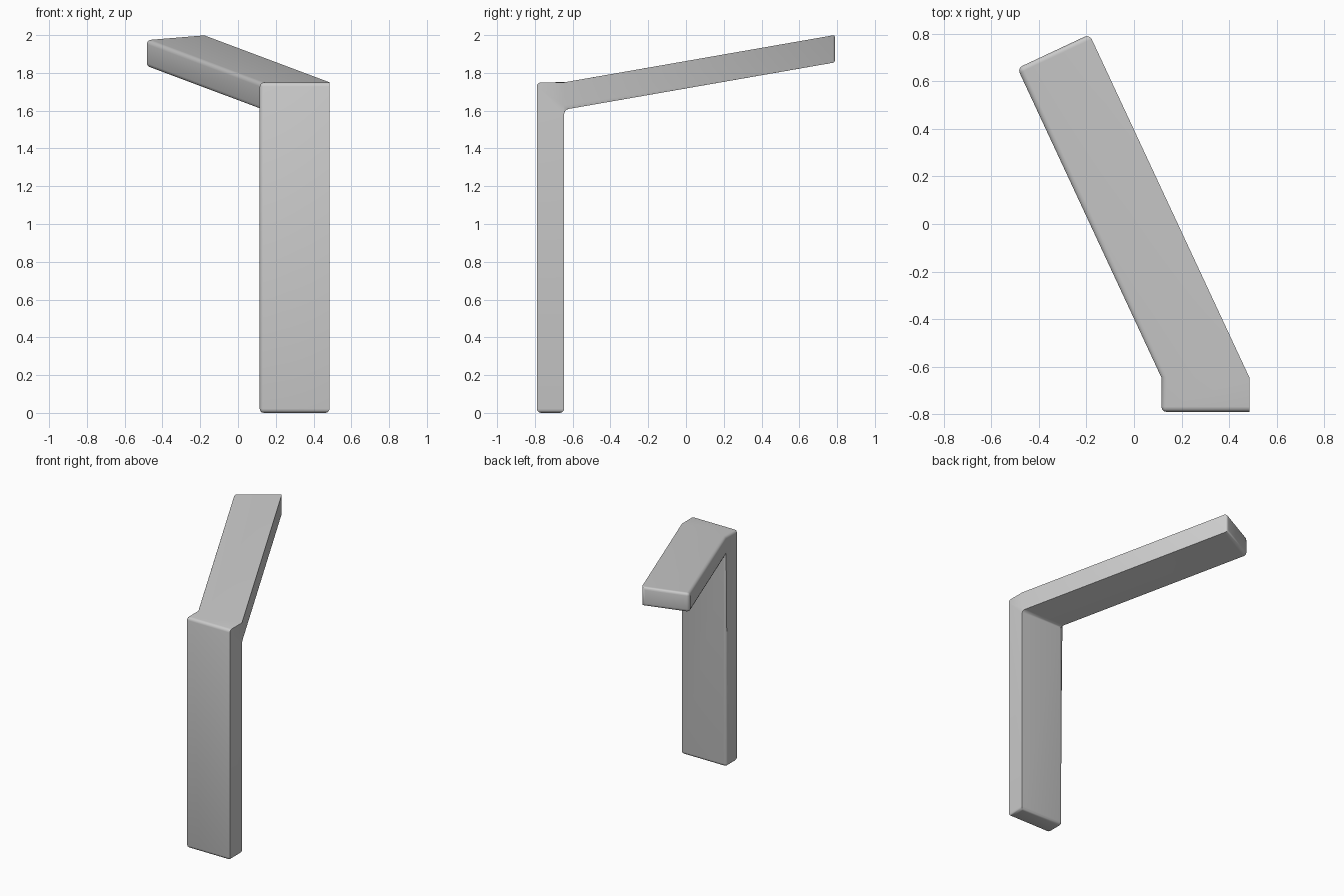
import bpy, bmesh

cube = bpy.data.objects.get("Cube")
if cube:
    bpy.data.objects.remove(cube, do_unlink=True)

# One grey material
grey = bpy.data.materials.new("light grey")
grey.use_nodes = True
colour = (0.6, 0.6, 0.6, 1)
grey.diffuse_color = colour
grey.node_tree.nodes["Principled BSDF"].inputs["Base Color"].default_value = colour

# Side outline of post and arm, as (left x, right x, left y, right y, left z, right z)
LOW, HIGH = 0.115, 0.485
FRONT, BACK = -0.79, -0.645
TOP, THICK = 1.75, 0.145


def straight(y, z):
    return (LOW, y, z), (HIGH, y, z)


def arm_end(drop):
    return (-0.49, 0.655, 1.977 - drop), (-0.187, 0.797, 2.002 - drop)


stations = {
    "foot_front": straight(FRONT, 0),
    "top_front": straight(FRONT, TOP),
    "top_back": straight(BACK, TOP),
    "end_top": arm_end(0),
    "end_under": arm_end(THICK),
    "elbow": straight(BACK, TOP - THICK),
    "foot_back": straight(BACK, 0),
}
names = list(stations)

bm = bmesh.new()
low = {n: bm.verts.new(p[0]) for n, p in stations.items()}
high = {n: bm.verts.new(p[1]) for n, p in stations.items()}

# Outer band around the outline
for a, b in zip(names, names[1:] + names[:1]):
    bm.faces.new((low[a], low[b], high[b], high[a]))

# Side walls, split where the arm swings away from the post
post_side = ("foot_front", "top_front", "top_back", "elbow", "foot_back")
arm_side = ("top_back", "end_top", "end_under", "elbow")
for side in (low, high):
    for wall in (post_side, arm_side):
        bm.faces.new([side[n] for n in wall])
bmesh.ops.recalc_face_normals(bm, faces=bm.faces)

# Round the foot, the arm end, the top front, the elbow and one long side
low_set = set(low.values())
foot = {s[n] for s in (low, high) for n in ("foot_front", "foot_back")}
tip = {s[n] for s in (low, high) for n in ("end_top", "end_under")}
elbow = {low["elbow"], high["elbow"]}
front = {low["top_front"], high["top_front"]}
crease = {low["top_back"], low["elbow"]}
rounded = [e for e in bm.edges
           if any(set(e.verts) <= s for s in (low_set, foot, tip, elbow, front))
           and set(e.verts) != crease]
bmesh.ops.bevel(bm, geom=rounded, offset=0.022, offset_type='OFFSET',
                segments=3, profile=0.5, affect='EDGES', clamp_overlap=True)
bmesh.ops.recalc_face_normals(bm, faces=bm.faces)

mesh = bpy.data.meshes.new("post_and_arm")
bm.to_mesh(mesh)
bm.free()
mesh.materials.append(grey)
body = bpy.data.objects.new("post_and_arm", mesh)
bpy.context.collection.objects.link(body)

# Smooth the rounded edges, keep the corners crisp
bpy.context.view_layer.objects.active = body
body.select_set(True)
bpy.ops.object.shade_smooth_by_angle(angle=0.6)
